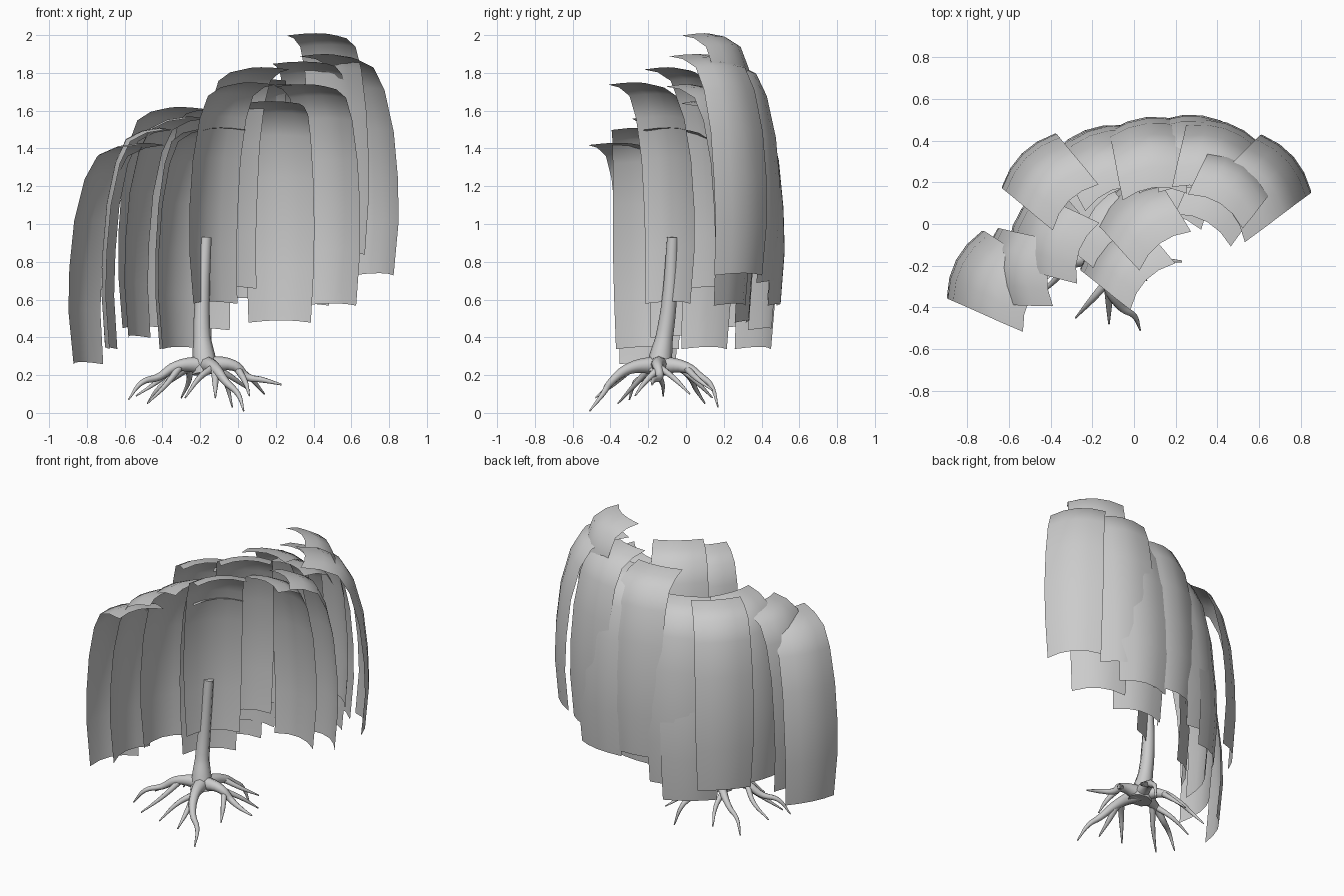
import bpy, bmesh, math
from mathutils import Vector

# side profile of one hanging frond: (outward share, drop below inner edge, width)
PROFILE = [(0, 0, .31), (.30, -.015, .33), (.58, -.06, .345), (.76, -.18, .355),
           (.91, -.40, .365), (.98, -.65, .37), (1.0, -.88, .36), (.94, -1.16, .335)]
COLS = 5


def frond(x, y, z, angle, reach):
    """Curved leaf sheet: starts flat at (x, y, z), arches out along angle and hangs."""
    a = math.radians(angle)
    out, side = Vector((math.cos(a), math.sin(a), 0)), Vector((math.sin(a), -math.cos(a), 0))
    bm = bmesh.new()
    rows = []
    for d, drop, width in PROFILE:
        row = []
        for i in range(COLS):
            u = i / (COLS - 1) * 2 - 1
            p = Vector((x, y, z + drop - .012 * u * u))
            p += out * (d * reach + .045 * (1 - u * u)) + side * (u * width / 2)
            row.append(bm.verts.new(p))
        rows.append(row)
    for r0, r1 in zip(rows, rows[1:]):
        for i in range(COLS - 1):
            f = bm.faces.new((r0[i], r1[i], r1[i + 1], r0[i + 1]))
            f.smooth = True
    bmesh.ops.recalc_face_normals(bm, faces=bm.faces)
    if sum((f.normal.dot(out) for f in bm.faces)) < 0:
        bmesh.ops.reverse_faces(bm, faces=bm.faces)
    mesh = bpy.data.meshes.new("frond")
    bm.to_mesh(mesh)
    bm.free()
    bpy.context.collection.objects.link(bpy.data.objects.new("frond", mesh))


# fronds: inner edge centre, outward angle, reach
for f in [
    (-.46, -.38, 1.43, 152, .40),   # low left end
    (-.37, -.24, 1.51, 173, .31),
    (-.22, -.14, 1.57, 160, .34),
    (-.28, .08, 1.62, 135, .32),
    (-.06, -.12, 1.51, 136, .33),
    (-.10, .10, 1.51, 125, .33),
    (-.09, .12, 1.61, 112, .31),
    (.09, -.30, 1.75, 136, .31),    # front sheet by the trunk
    (.15, -.13, 1.83, 127, .33),
    (.10, .13, 1.77, 96, .34),
    (.27, .13, 1.74, 82, .35),
    (.17, .00, 1.65, 80, .31),
    (.33, -.03, 1.74, 60, .32),
    (.33, .13, 1.86, 72, .33),
    (.43, .03, 1.90, 41, .40),      # right end
    (.39, .06, 2.01, 58, .28),      # topmost
]:
    frond(*f)


def limb(name, points):
    """Round tapering limb through (x, y, z, radius) points."""
    cu = bpy.data.curves.new(name, 'CURVE')
    cu.dimensions = '3D'
    cu.bevel_depth = 1
    cu.bevel_resolution = 2
    cu.resolution_u = 5
    cu.use_fill_caps = True
    sp = cu.splines.new('BEZIER')
    sp.bezier_points.add(len(points) - 1)
    for b, p in zip(sp.bezier_points, points):
        b.co, b.radius = p[:3], p[3]
        b.handle_left_type = b.handle_right_type = 'AUTO'
    bpy.context.collection.objects.link(bpy.data.objects.new(name, cu))


# trunk
limb("trunk", [(-.17, -.145, .21, .075), (-.18, -.135, .29, .062), (-.19, -.115, .40, .046),
               (-.19, -.09, .58, .04), (-.17, -.07, .93, .03)])

# main roots
B = (-.17, -.14, .255, .05)
for r in [
    [B, (-.12, -.30, .235, .03), (-.06, -.40, .16, .02), (.00, -.44, .10, .014), (.03, -.51, .01, .004)],
    [B, (-.02, -.15, .25, .028), (.05, -.14, .19, .02), (.13, -.17, .175, .015), (.23, -.18, .15, .005)],
    [B, (-.33, -.19, .245, .028), (-.42, -.22, .19, .02), (-.51, -.27, .16, .014), (-.58, -.30, .07, .004)],
    [B, (-.12, .00, .24, .03), (-.08, .08, .19, .02), (-.06, .13, .15, .014), (-.03, .17, .03, .004)],
    [B, (-.26, -.03, .24, .026), (-.35, .03, .18, .018), (-.42, .05, .13, .012), (-.48, .10, .05, .004)],
]:
    limb("root", r)

# side roots
for r in [
    [(-.12, -.30, .235, .024), (-.12, -.38, .16, .016), (-.12, -.48, .08, .004)],
    [(-.13, -.28, .24, .022), (-.20, -.36, .19, .016), (-.28, -.45, .08, .004)],
    [(-.02, -.15, .25, .02), (.07, -.06, .18, .014), (.14, .02, .10, .004)],
    [(.00, -.15, .23, .02), (.04, -.22, .16, .014), (.06, -.27, .09, .004)],
    [(-.33, -.19, .245, .02), (-.42, -.13, .17, .014), (-.54, -.12, .09, .004)],
    [(-.31, -.19, .24, .02), (-.38, -.27, .15, .014), (-.48, -.36, .05, .004)],
    [(-.12, .00, .24, .02), (-.02, .06, .18, .014), (.06, .14, .12, .004)],
    [(-.26, -.03, .24, .02), (-.26, .05, .17, .014), (-.30, .14, .08, .004)],
]:
    limb("side_root", r)
